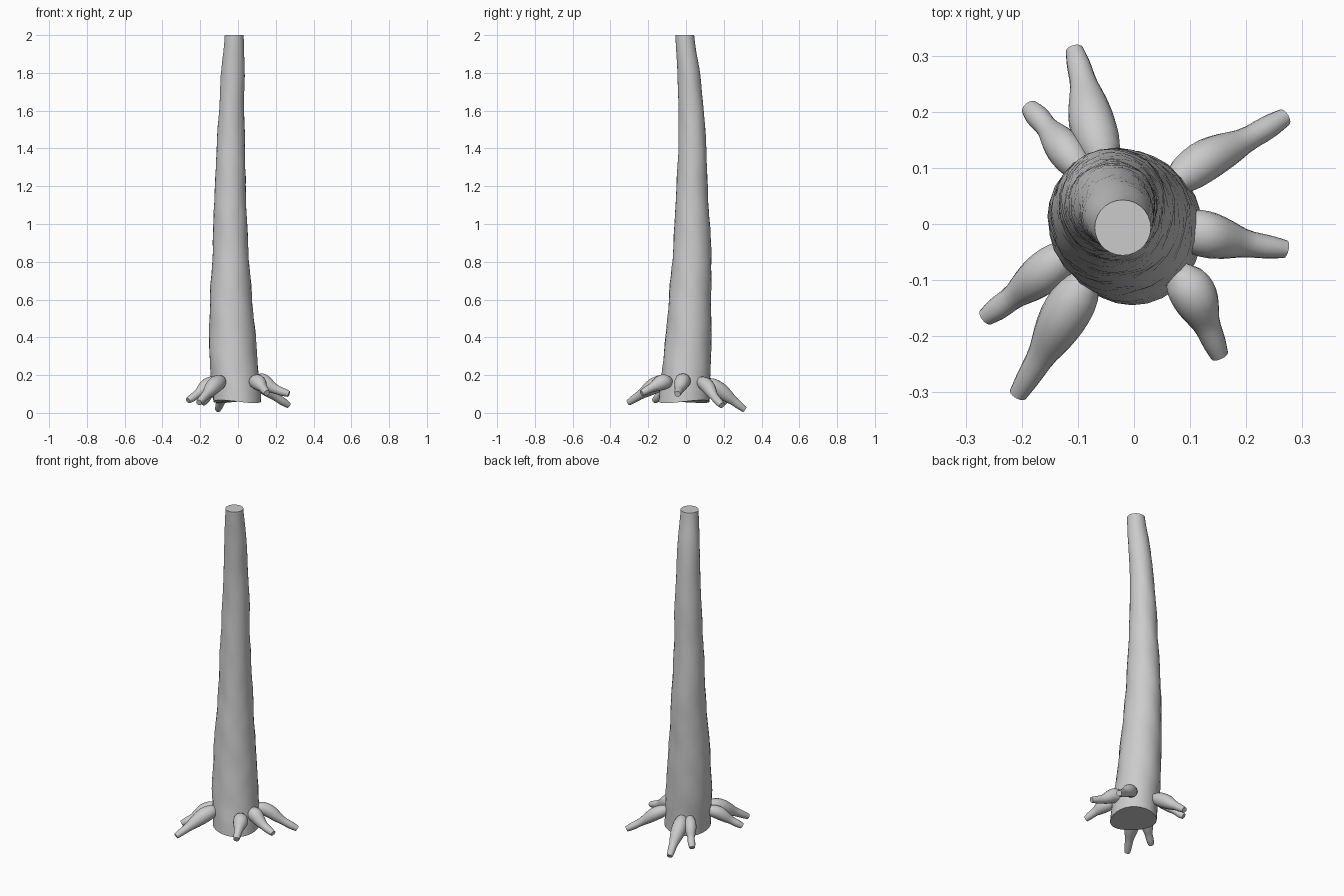
import bpy, bmesh, math, random
from mathutils import Vector

random.seed(4)
cube = bpy.data.objects.get("Cube")
if cube:
    bpy.data.objects.remove(cube, do_unlink=True)

bark = bpy.data.materials.new("grey_bark")
bark.use_nodes = True
bark.diffuse_color = (0.6, 0.6, 0.6, 1)
bark.node_tree.nodes["Principled BSDF"].inputs["Base Color"].default_value = (0.6, 0.6, 0.6, 1)


def spline(points, t):
    """Smooth interpolation through tuples, t in 0..1."""
    n = len(points) - 1
    i = min(int(t * n), n - 1)
    u = t * n - i
    p = [points[max(0, min(n, i + k))] for k in (-1, 0, 1, 2)]
    return [0.5 * (2 * b + (c - a) * u + (2 * a - 5 * b + 4 * c - d) * u * u
                   + (3 * b - a - 3 * c + d) * u ** 3) for a, b, c, d in zip(*p)]


def loft(name, rings):
    """Skin a list of point rings and close both ends."""
    bm = bmesh.new()
    loops = [[bm.verts.new(p) for p in ring] for ring in rings]
    n = len(loops[0])
    for low, high in zip(loops, loops[1:]):
        for j in range(n):
            k = (j + 1) % n
            bm.faces.new((low[j], low[k], high[k], high[j]))
    bm.faces.new(loops[0][::-1])
    bm.faces.new(loops[-1])
    bmesh.ops.recalc_face_normals(bm, faces=bm.faces)
    mesh = bpy.data.meshes.new(name)
    bm.to_mesh(mesh)
    bm.free()
    mesh.materials.append(bark)
    obj = bpy.data.objects.new(name, mesh)
    bpy.context.collection.objects.link(obj)
    bpy.ops.object.select_all(action='DESELECT')
    obj.select_set(True)
    bpy.context.view_layer.objects.active = obj
    bpy.ops.object.shade_smooth_by_angle(angle=math.radians(45))
    return obj


# Trunk: left, right, front and back extents at even heights
trunk = [(-.13, .122, -.145, .125), (-.148, .105, -.125, .132), (-.153, .09, -.103, .133),
         (-.148, .073, -.087, .131), (-.136, .058, -.07, .134), (-.13, .047, -.06, .125),
         (-.12, .039, -.05, .114), (-.112, .037, -.041, .108), (-.10, .032, -.04, .093),
         (-.09, .036, -.045, .072), (-.07, .03, -.056, .043)]
BOTTOM, TOP, SIDES, RINGS = 0.06, 2.0, 28, 44
rings = []
for i in range(RINGS + 1):
    z = BOTTOM + (TOP - BOTTOM) * i / RINGS
    x0, x1, y0, y1 = spline(trunk, max(0, z / 2 - 0.03) / 0.97)
    ring = []
    for j in range(SIDES):
        a = math.tau * j / SIDES
        # gentle twisting lumps plus fine bark roughness, fading at the cut ends
        fade = min(1, (RINGS - i) / 4, i / 3 + 0.2)
        lump = 0.025 * math.sin(3 * a + 9 * z) * math.sin(14 * z + a) + random.uniform(-.012, .012)
        s = 1 + lump * fade
        dz = 0.008 * math.sin(2 * a) if i == 0 else 0
        ring.append(((x0 + x1) / 2 + (x1 - x0) / 2 * s * math.cos(a),
                     (y0 + y1) / 2 + (y1 - y0) / 2 * s * math.sin(a), z + dz))
    rings.append(ring)
loft("trunk", rings)

# Roots: inner point, middle point, outer point, tip, and the thickest radius
roots = [
    [(-.05, .10, .17), (-.075, .18, .12), (-.09, .25, .065), (-.106, .31, .018), .041],
    [(-.09, .09, .17), (-.125, .135, .135), (-.155, .172, .09), (-.186, .207, .052), .033],
    [(.065, .07, .175), (.13, .115, .14), (.20, .15, .085), (.268, .19, .04), .037],
    [(.075, -.005, .175), (.135, -.02, .165), (.20, -.035, .125), (.27, -.045, .1), .041],
    [(.08, -.08, .175), (.108, -.13, .16), (.13, -.18, .135), (.153, -.235, .105), .041],
    [(-.08, -.09, .18), (-.125, -.165, .145), (-.165, -.235, .10), (-.207, -.304, .055), .043],
    [(-.11, -.045, .175), (-.165, -.09, .145), (-.215, -.13, .10), (-.264, -.166, .065), .037],
]
for number, (*path, fat) in enumerate(roots, 1):
    steps, sides = 14, 16
    start, end = Vector(path[0]), Vector(path[-1])
    along = (end - start).normalized()
    side = along.cross(Vector((0, 0, 1))).normalized()
    up = side.cross(along)
    widths = [(.018,), (fat * .92,), (fat,), (fat * .85,), (fat * .6,), (.021,), (.016,)]
    rings = []
    for i in range(steps + 1):
        t = i / steps
        c, r = Vector(spline(path, t)), spline(widths, t)[0]
        rings.append([c + r * (math.cos(math.tau * j / sides) * side
                               + math.sin(math.tau * j / sides) * up) for j in range(sides)])
    loft("root_%d" % number, rings)
